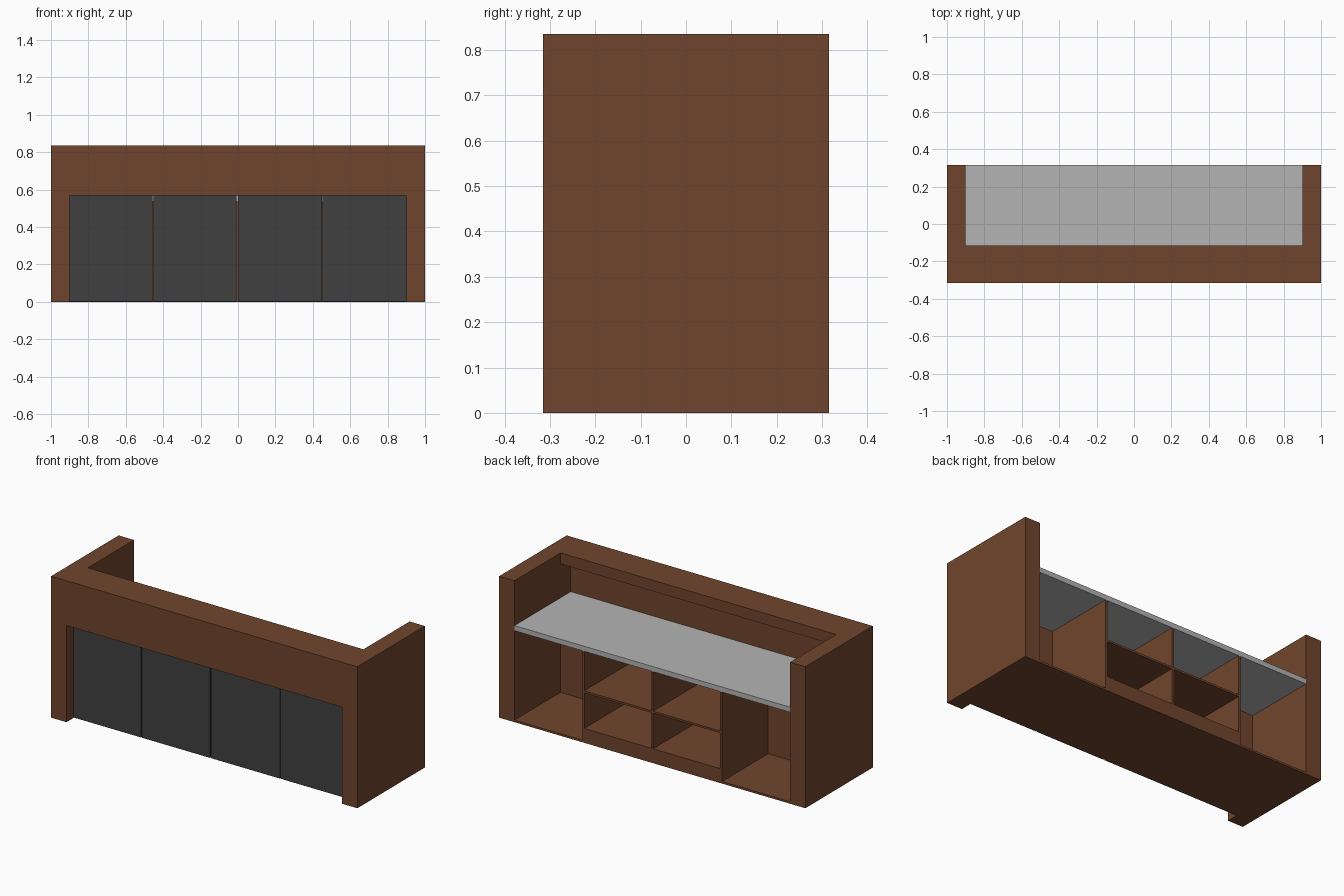
import bpy

if "Cube" in bpy.data.objects:
    bpy.data.objects.remove(bpy.data.objects["Cube"])


def material(name, rgb):
    m = bpy.data.materials.new(name)
    m.diffuse_color = (*rgb, 1)
    m.use_nodes = True
    m.node_tree.nodes["Principled BSDF"].inputs["Base Color"].default_value = m.diffuse_color
    return m


wood = material("brown wood", (0.162, 0.06, 0.026))
dark = material("dark grey panel", (0.051, 0.051, 0.051))
grey = material("light grey top", (0.456, 0.456, 0.456))


def box(name, x, y, z, mat):
    """Axis-aligned box from (min, max) ranges."""
    v = [(a, b, c) for a in x for b in y for c in z]
    f = [(0, 1, 3, 2), (4, 6, 7, 5), (0, 4, 5, 1),
         (2, 3, 7, 6), (0, 2, 6, 4), (1, 5, 7, 3)]
    me = bpy.data.meshes.new(name)
    me.from_pydata(v, [], f)
    me.materials.append(mat)
    ob = bpy.data.objects.new(name, me)
    bpy.context.collection.objects.link(ob)
    return ob


H, D, BACK = 0.835, 0.315, -0.115

# Outer frame: two thick ends, front fascia and counter ledge
for side, x in (("left", (-1, -0.9)), ("right", (0.9, 1))):
    box(side + "_end_panel", x, (-D, D), (0, H), wood)
box("front_fascia", (-0.9, 0.9), (-D, -0.21), (0.57, H), wood)
box("counter_ledge", (-0.9, 0.9), (-0.21, BACK), (0.77, H), wood)

# Recessed dark front panels with narrow gaps
edges = [(-0.9, -0.457), (-0.453, -0.009), (-0.001, 0.448), (0.452, 0.9)]
for i, x in enumerate(edges):
    box(f"front_panel_{i + 1}", x, (-0.25, -0.24), (0.003, 0.57), dark)

# Desk surface
box("desk_top", (-0.9, 0.9), (-0.24, D), (0.54, 0.57), grey)

# Cabinet: floor, back wall, dividers and shelves
box("cabinet_floor", (-0.9, 0.9), (-0.24, D), (0, 0.012), wood)
box("cabinet_wall", (-0.9, 0.9), (-0.24, BACK), (0.012, 0.54), wood)
for x in (-0.45, 0, 0.45):
    box("divider", (x - 0.006, x + 0.006), (BACK, D), (0.012, 0.54), wood)
for x in ((-0.444, -0.006), (0.006, 0.444)):
    box("plinth", x, (BACK, D), (0.012, 0.085), wood)
    box("middle_shelf", x, (BACK, D), (0.295, 0.307), wood)
